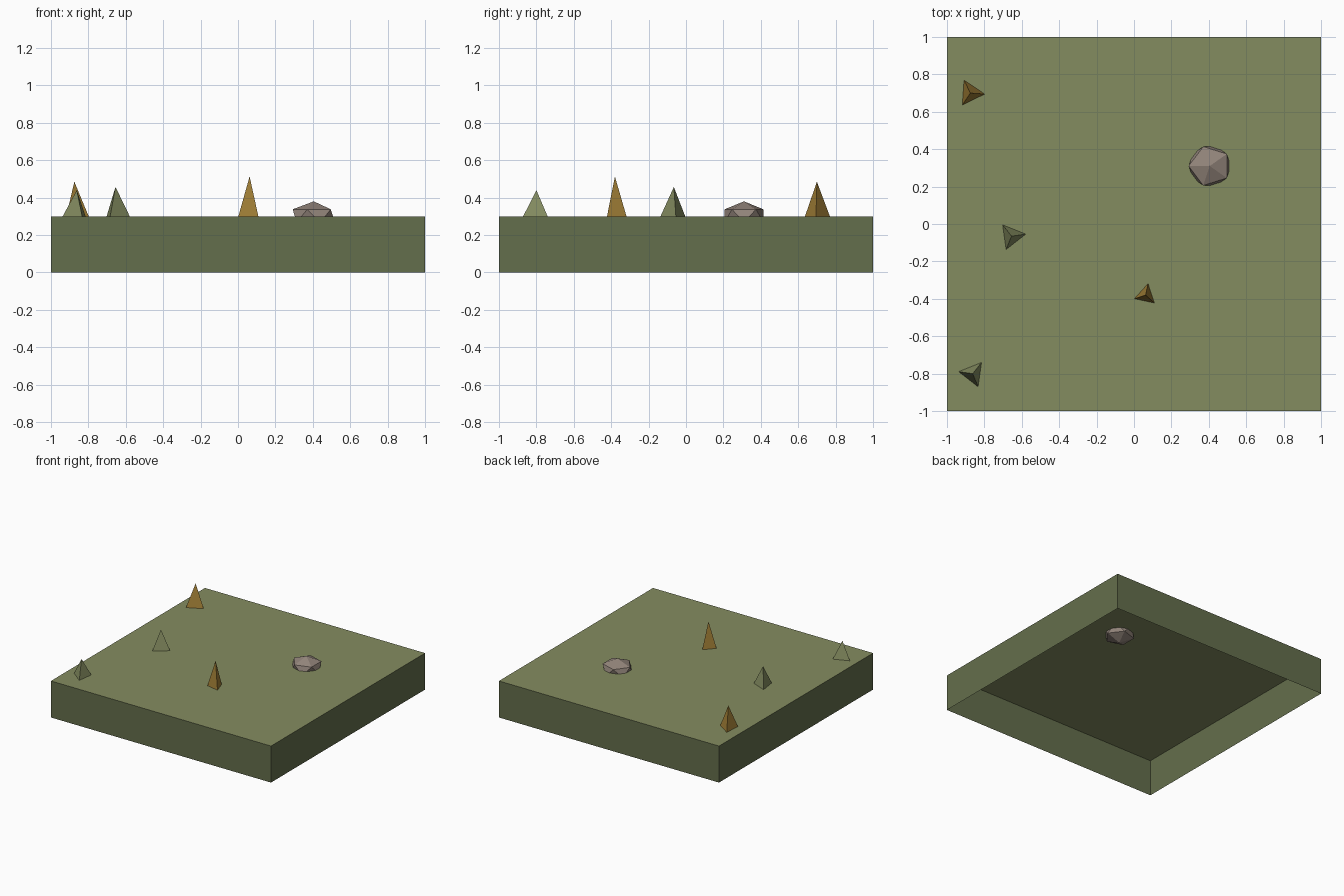
import bpy
import bmesh
from math import radians
from mathutils import Matrix

cube = bpy.data.objects.get("Cube")
if cube:
    bpy.data.objects.remove(cube, do_unlink=True)

GROUND = 0.3


def linear(c):
    c /= 255
    return c / 12.92 if c <= 0.04045 else ((c + 0.055) / 1.055) ** 2.4


def material(name, *rgb):
    color = [linear(c) for c in rgb] + [1]
    mat = bpy.data.materials.new(name)
    mat.use_nodes = True
    mat.diffuse_color = color
    mat.node_tree.nodes["Principled BSDF"].inputs["Base Color"].default_value = color
    return mat


grass = material("grass_green", 132, 140, 96)
soil = material("dark_olive", 100, 110, 76)
amber = material("amber", 160, 126, 54)
stone = material("stone_grey", 147, 133, 123)


def finish(name, bm, *mats):
    mesh = bpy.data.meshes.new(name)
    bm.to_mesh(mesh)
    bm.free()
    for mat in mats:
        mesh.materials.append(mat)
    obj = bpy.data.objects.new(name, mesh)
    bpy.context.collection.objects.link(obj)
    return obj


# Ground slab: hollow shell, open underneath, with darker sides
bm = bmesh.new()
bmesh.ops.create_cube(bm, size=2, matrix=Matrix.Translation((0, 0, GROUND / 2))
                      @ Matrix.Diagonal((1, 1, GROUND / 2, 1)))
bm.normal_update()
underside = [f for f in bm.faces if f.normal.z < -0.5]
bmesh.ops.delete(bm, geom=underside, context='FACES_ONLY')
for f in bm.faces:
    f.material_index = 0 if f.normal.z > 0.5 else 1
finish("ground_slab", bm, grass, soil)


# Plants: three-sided spikes standing on the slab
def spike(name, x, y, radius, height, angle, mat):
    bm = bmesh.new()
    bmesh.ops.create_cone(bm, cap_ends=False, segments=3, radius1=radius, radius2=0,
                          depth=height)
    bmesh.ops.remove_doubles(bm, verts=bm.verts, dist=0.0001)
    # turn so that one corner points along the given angle
    corner = min(bm.verts, key=lambda v: v.co.z).co.xy.angle_signed((1, 0))
    bm.transform(Matrix.Translation((x, y, GROUND + height / 2))
                 @ Matrix.Rotation(radians(angle) - corner, 4, 'Z'))
    bmesh.ops.recalc_face_normals(bm, faces=bm.faces)
    finish(name, bm, mat)


spike("back_dry_plant", -0.875, 0.70, 0.077, 0.185, -4, amber)
spike("middle_green_plant", -0.655, -0.065, 0.077, 0.157, 8, grass)
spike("front_dry_plant", 0.062, -0.38, 0.063, 0.213, 78, amber)
spike("front_green_plant", -0.862, -0.80, 0.076, 0.14, 52, grass)

# Rock: flattened icosahedron half sunk into the slab
bm = bmesh.new()
bmesh.ops.create_icosphere(bm, subdivisions=1, radius=1)
bm.transform(Matrix.Translation((0.405, 0.31, GROUND + 0.003))
             @ Matrix.Diagonal((0.126, 0.122, 0.077, 1))
             @ Matrix.Rotation(radians(180), 4, 'Z'))
finish("rock", bm, stone)
